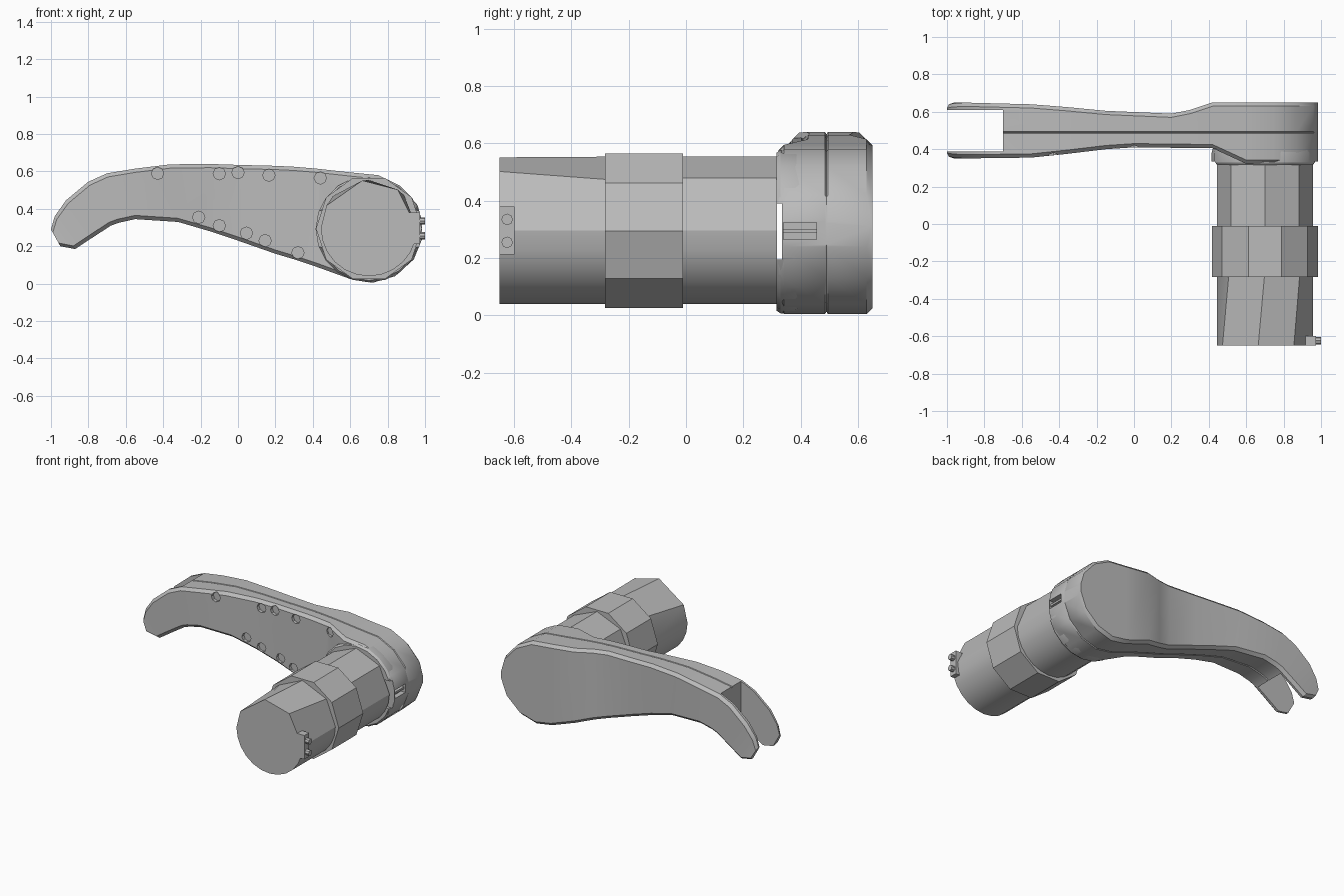
import bpy, bmesh
from math import sin, cos, radians
from mathutils import Vector

cube = bpy.data.objects.get("Cube")
if cube:
    bpy.data.objects.remove(cube, do_unlink=True)

grey = bpy.data.materials.new("plain grey")
grey.use_nodes = True
grey.diffuse_color = (0.5, 0.5, 0.5, 1)
grey.node_tree.nodes["Principled BSDF"].inputs["Base Color"].default_value = (0.5, 0.5, 0.5, 1)


def loft(name, rings, smooth=30):
    """Skin a list of equal-length closed rings and cap both ends."""
    bm = bmesh.new()
    rows = [[bm.verts.new(p) for p in ring] for ring in rings]
    n = len(rows[0])
    for a, b in zip(rows, rows[1:]):
        for i in range(n):
            bm.faces.new((a[i], a[(i + 1) % n], b[(i + 1) % n], b[i]))
    bm.faces.new(rows[0])
    bm.faces.new(rows[-1])
    bmesh.ops.recalc_face_normals(bm, faces=bm.faces)
    mesh = bpy.data.meshes.new(name)
    bm.to_mesh(mesh)
    bm.free()
    mesh.materials.append(grey)
    ob = bpy.data.objects.new(name, mesh)
    bpy.context.collection.objects.link(ob)
    shade(ob, smooth)
    return ob


def shade(ob, angle=30):
    bpy.ops.object.select_all(action='DESELECT')
    ob.select_set(True)
    bpy.context.view_layer.objects.active = ob
    bpy.ops.object.shade_smooth_by_angle(angle=radians(angle))


def ring(x, y, z, r, angles):
    return [(x + r * cos(radians(a)), y, z + r * sin(radians(a))) for a in angles]


def sides(n):
    return [360 * i / n for i in range(n)]


def box(name, x, y, z):
    return loft(name, [[(x[0], v, z[0]), (x[1], v, z[0]), (x[1], v, z[1]), (x[0], v, z[1])] for v in y])


def cut(ob, cutter):
    cutter.hide_render = True
    mod = ob.modifiers.new("cut", 'BOOLEAN')
    mod.operation = 'DIFFERENCE'
    mod.solver = 'EXACT'
    mod.object = cutter
    bpy.context.view_layer.objects.active = ob
    bpy.ops.object.modifier_apply(modifier=mod.name)


def interp(table, x):
    for (x0, y0), (x1, y1) in zip(table, table[1:]):
        if x <= x1:
            return y0 + (y1 - y0) * max(0, (x - x0) / (x1 - x0))
    return table[-1][1]


# Lever arm: upper and lower outline pairs, with front and back depth
front = [(-1, .36), (-.95, .35), (-.55, .355), (-.36, .375), (-.15, .40), (0, .41), (.42, .405), (.6, .322)]
back = [(-1, .64), (-.95, .65), (-.55, .64), (-.36, .625), (-.15, .605), (.2, .59), (.3, .61), (.42, .65)]
upper = [(-1, .29), (-.98, .36), (-.92, .445), (-.8, .545), (-.7, .59), (-.55, .615), (-.36, .638), (-.15, .64),
         (0, .635), (.2, .63), (.3, .625), (.42, .615), (.6, .595), (.75, .58), (.87, .52), (.96, .42), (.985, .33)]
lower = [(-.95, .2), (-.87, .185), (-.78, .245), (-.68, .31), (-.64, .325), (-.55, .345), (-.32, .33), (-.15, .28),
         (0, .23), (.2, .16), (.3, .13), (.42, .09), (.6, .025), (.72, .005), (.84, .04), (.94, .13), (.985, .24)]


def half_section(p, q):
    """Chamfered edge with a seam groove, running front to back."""
    p, q = Vector(p), Vector(q)
    inward = (q - p).normalized()
    f, b, c = interp(front, p.x), interp(back, p.x), .02
    prof = [(f, c), (f + c, 0), (.485, 0), (.49, .008), (.495, 0), (b - c, 0), (b, c)]
    pts = [(y, p + inward * d) for y, d in prof]
    return [(v.x, y, v.y) for y, v in pts]


arm = loft("lever_arm", [half_section(t, l) + half_section(l, t)[::-1] for t, l in zip(upper, lower)])

# Clamp collar around the tube end
CX, CZ = .7, .292
collar = loft("clamp_collar", [ring(CX, y, CZ, r, sides(20))
                               for y, r in [(.315, .275), (.33, .285), (.38, .285), (.45, .265)]])

# Cuts: fork slot, collar gap, side pocket and screw holes
cutters = [box("fork_slot", (-1.2, -.7), (.388, .61), (0, .8)),
           box("collar_gap", (.3, 1.2), (.25, .335), (.195, .39)),
           box("side_pocket", (.95, 1.2), (.34, .455), (.265, .325))]
holes = [(-.43, .59), (-.1, .588), (0, .594), (.165, .58), (.44, .565),
         (-.21, .355), (-.1, .31), (.045, .27), (.145, .23), (.32, .165)]
for x, z in holes:
    f = interp(front, x)
    cutters.append(loft("screw_hole", [ring(x, y, z, .033, sides(8)) for y in (f - .05, f + .02)]))
for c in cutters:
    cut(arm, c)
    if c.name in ("collar_gap", "side_pocket"):
        cut(collar, c)
for c in cutters:
    bpy.data.objects.remove(c, do_unlink=True)
shade(arm)
shade(collar)

# Small rib inside the side pocket
box("pocket_rib", (.94, .975), (.335, .456), (.288, .302))

# Tube: faceted on top, rounded underneath
under = [180 + 15 * i for i in range(1, 12)]
TZ = .297
loft("rear_tube", [ring(CX, y, TZ, .257, [0, 45, 90, 135, 180] + under) for y in (-.05, .318)])
loft("front_tube", [ring(CX, -.65, TZ, .257, [0, 53, 98, 152, 180] + under),
                    ring(CX, -.25, TZ, .257, [0, 43, 90, 138, 180] + under)])

# Ten sided grip band
loft("grip_band", [ring(CX, y, .295, .283, sides(10)) for y in (-.283, -.01)])

# End bracket with two studs
box("end_bracket", (.9, .972), (-.65, -.598), (.212, .38))
for z in (.255, .335):
    loft("bracket_stud", [[(x, -.624 + .02 * cos(radians(a)), z + .02 * sin(radians(a)))
                           for a in sides(8)] for x in (.96, 1.0)])
